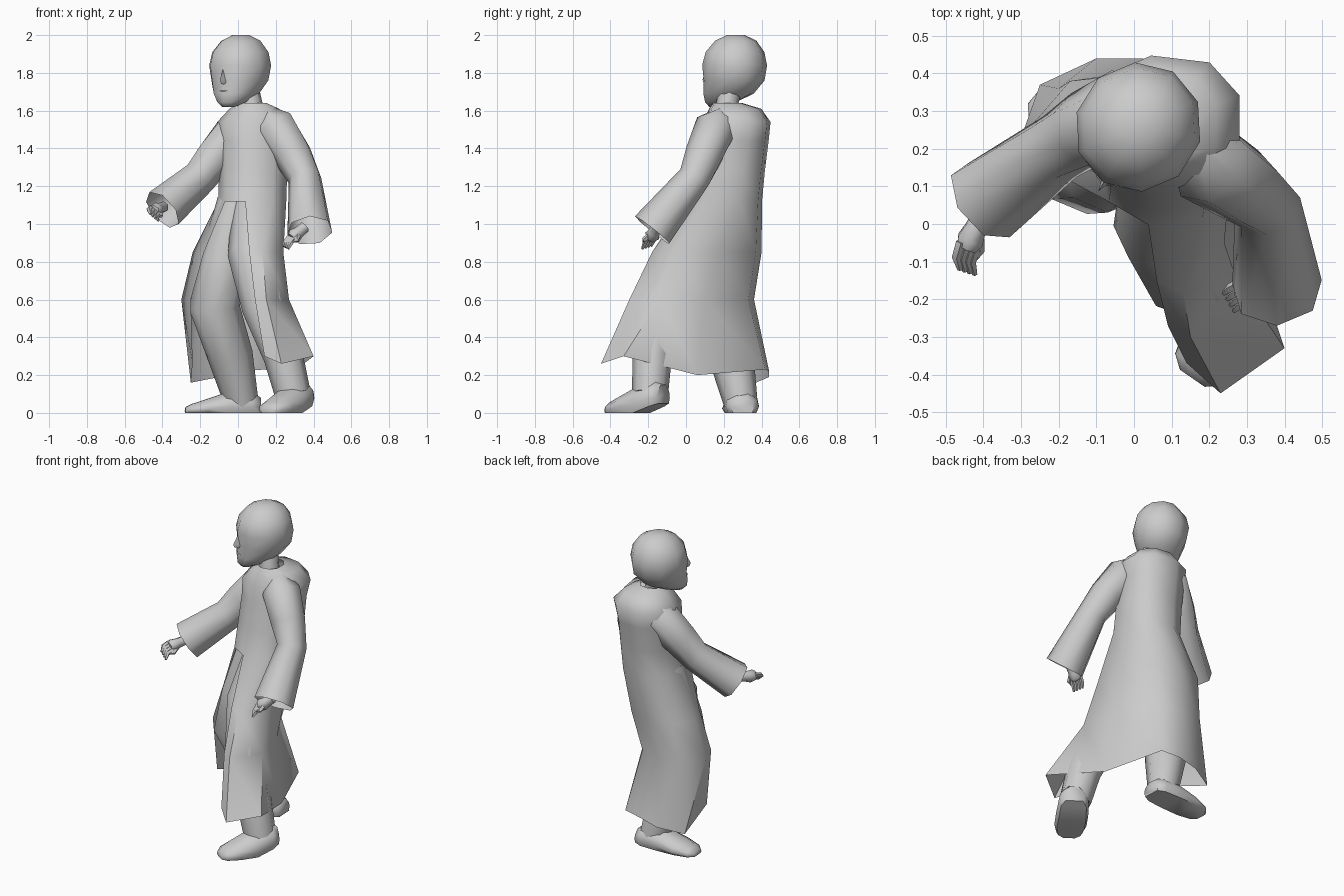
import bpy, math
from mathutils import Vector, Matrix

if "Cube" in bpy.data.objects:
    bpy.data.objects.remove(bpy.data.objects["Cube"])


def finish(name, verts, faces, angle=60):
    mesh = bpy.data.meshes.new(name)
    mesh.from_pydata([tuple(v) for v in verts], [], faces)
    mesh.update()
    ob = bpy.data.objects.new(name, mesh)
    bpy.context.collection.objects.link(ob)
    bpy.ops.object.select_all(action='DESELECT')
    ob.select_set(True)
    bpy.context.view_layer.objects.active = ob
    bpy.ops.object.mode_set(mode='EDIT')
    bpy.ops.mesh.select_all(action='SELECT')
    bpy.ops.mesh.normals_make_consistent(inside=False)
    bpy.ops.object.mode_set(mode='OBJECT')
    bpy.ops.object.shade_smooth_by_angle(angle=math.radians(angle))
    return ob


def loft(name, rings, caps=(True, True), open_from=None, angle=60):
    """Skin a stack of rings; strips from index open_from on stay open at the seam."""
    n = len(rings[0])
    verts = [v for r in rings for v in r]
    faces = []
    for i in range(len(rings) - 1):
        last = n - 1 if open_from is not None and i >= open_from else n
        for j in range(last):
            k = (j + 1) % n
            faces.append((i * n + j, i * n + k, (i + 1) * n + k, (i + 1) * n + j))
    if caps[0]:
        faces.append(tuple(range(n)))
    if caps[1]:
        faces.append(tuple(range((len(rings) - 1) * n, len(rings) * n)))
    return finish(name, verts, faces, angle)


def ellipse(z, cx, cy, rx, ry, n=9, start=-100, power=1.0):
    """Horizontal ring; power below 1 makes it boxier."""
    pts = []
    for i in range(n):
        t = math.radians(start) + 2 * math.pi * i / n
        c, s = (math.copysign(abs(f) ** power, f) for f in (math.cos(t), math.sin(t)))
        pts.append(Vector((cx + rx * c, cy + ry * s, z)))
    return pts


def tube(name, path, sides=8, caps=(True, True)):
    """Tube through (x, y, z, radius) stations, rings square to the path."""
    pts = [Vector(p[:3]) for p in path]
    rings = []
    for i, p in enumerate(pts):
        d = (pts[min(i + 1, len(pts) - 1)] - pts[max(i - 1, 0)]).normalized()
        ref = Vector((1, 0, 0)) if abs(d.x) < 0.8 else Vector((0, 0, 1))
        u = d.cross(ref).normalized()
        v = d.cross(u)
        rings.append([p + path[i][3] * (u * math.cos(t) + v * math.sin(t))
                      for t in (2 * math.pi * k / sides for k in range(sides))])
    return loft(name, rings, caps)


# long coat: closed torso, split down the front below the waist
coat = [ellipse(*r, power=0.85) for r in [
    (1.64, 0.08, 0.22, 0.075, 0.08),
    (1.61, 0.09, 0.26, 0.135, 0.14),
    (1.54, 0.09, 0.27, 0.20, 0.18),
    (1.44, 0.085, 0.255, 0.185, 0.185),
    (1.28, 0.085, 0.225, 0.185, 0.195),
    (1.12, 0.08, 0.20, 0.185, 0.205)]]
skirt = [
    [(.06, -.15, .85), (.13, -.18, .85), (.24, -.05, .85), (.22, .17, .85), (.13, .37, .85),
     (-.03, .40, .85), (-.17, .38, .85), (-.24, .25, .85), (-.18, .12, .85)],
    [(.09, -.27, .6), (.15, -.3, .6), (.27, -.14, .6), (.21, .1, .6), (.08, .33, .6),
     (-.06, .36, .6), (-.2, .36, .6), (-.30, .23, .6), (-.25, .1, .6)],
    [(.14, -.37, .3), (.23, -.45, .26), (.40, -.33, .3), (.27, .06, .2), (.14, .42, .23),
     (.02, .44, .22), (-.1, .44, .19), (-.25, .37, .16), (-.24, .13, .26)]]
loft("coat", coat + [[Vector(p) for p in r] for r in skirt], (False, False), 5)

# wide sleeves, open at the cuffs
tube("sleeve_a", [(.13, .22, 1.59, .05), (.20, .16, 1.51, .115), (.29, .10, 1.37, .105),
                  (.355, .045, 1.24, .09), (.38, -.175, .965, .122)], 7, (True, False))
tube("sleeve_b", [(.05, .31, 1.57, .05), (-.02, .30, 1.48, .115), (-.13, .25, 1.35, .105),
                  (-.21, .2, 1.24, .095), (-.40, .06, 1.075, .118)], 7, (True, False))


def hand(name, wrist, knuckle, spread, drop):
    """Palm, four curled fingers and a thumb."""
    w, k, s, d = Vector(wrist), Vector(knuckle), Vector(spread), Vector(drop)
    f = k - w
    tube(name + "_palm", [(*(w - f), .03), (*w, .032), (*(w + f * .6), .04), (*k, .03)], 6)
    for i in range(4):
        b = k + s * (i - 1.5) * .022
        m = b + f * .4 + d * .01
        t = m + f * .1 + d * .04
        tube(f"{name}_finger_{i}", [(*(b - f * .2), .014), (*m, .013), (*t, .007)], 5)
    b = w + f * .4 - s * .03
    tube(name + "_thumb", [(*b, .015), (*(b + f * .5 - s * .025), .013),
                           (*(b + f - s * .02), .006)], 5)


hand("hand_a", (.32, -.17, .955), (.285, -.185, .925), (-.4, .7, .2), (-.3, -.3, -.7))
hand("hand_b", (-.42, -.01, 1.08), (-.445, -.065, 1.07), (-.6, .2, .5), (.3, -.7, -.6))

# trouser legs
tube("leg_front", [(.09, .16, 1.12, .12), (.08, .0, .84, .135), (.14, -.13, .56, .12),
                   (.24, -.18, .3, .105), (.29, -.19, .10, .095)])
tube("leg_back", [(.0, .2, 1.12, .11), (-.07, .16, .8, .13), (-.125, .16, .56, .135),
                  (-.04, .24, .3, .12), (.02, .29, .05, .09)])


def shoe(name, heel, toe, top, lift=0):
    h, t = Vector((*heel, 0)), Vector((*toe, 0))
    side = (t - h).normalized().cross(Vector((0, 0, 1)))
    rings = []
    for f, w, hh, up in [(0, .06, .7, 1), (.12, .088, .95, .7), (.4, .095, 1, 0),
                         (.7, .095, .65, 0), (.92, .075, .4, 0), (1, .04, .25, 0)]:
        c = h.lerp(t, f) + Vector((0, 0, lift * up))
        z = top * hh
        rings.append([c + side * w * a + Vector((0, 0, z * b)) for a, b in
                      [(-.85, 0), (-1, .3), (-.9, .65), (-.4, 1),
                       (.4, 1), (.9, .65), (1, .3), (.85, 0)]])
    loft(name, rings)


shoe("shoe_front", (.355, -.12), (.155, -.41), .14, .05)
shoe("shoe_back", (.12, .30), (-.28, .28), .115)

# neck
tube("neck", [(.08, .215, 1.54, .065), (.075, .215, 1.62, .058), (.05, .235, 1.72, .06)])

# head, turned to one side
turn = Matrix.Translation((.01, .255, 0)) @ Matrix.Rotation(math.radians(-32), 4, 'Z')
head = loft("head", [ellipse(z, 0, cy, rx, ry, 10, -90) for z, cy, rx, ry in [
    (1.62, -.115, .035, .035), (1.645, -.085, .075, .085), (1.69, -.035, .12, .14),
    (1.76, .0, .153, .165), (1.84, .003, .168, .174), (1.91, .005, .152, .158),
    (1.97, .01, .105, .112), (2.0, .01, .045, .05)]])
nose = loft("nose", [[Vector((x, y, z)) for x, y in [(-w, -.13), (0, -d), (w, -.13)]]
                     for z, w, d in [(1.83, .012, .165), (1.765, .02, .198),
                                     (1.745, .026, .19), (1.735, .022, .15)]])
mouth = loft("mouth", [ellipse(z, 0, -.145, w, d, 8, -90) for z, w, d in
                       [(1.715, .02, .02), (1.702, .035, .032),
                        (1.695, .035, .026), (1.685, .03, .03), (1.665, .02, .02)]])
for part in (head, nose, mouth):
    part.data.transform(turn)
